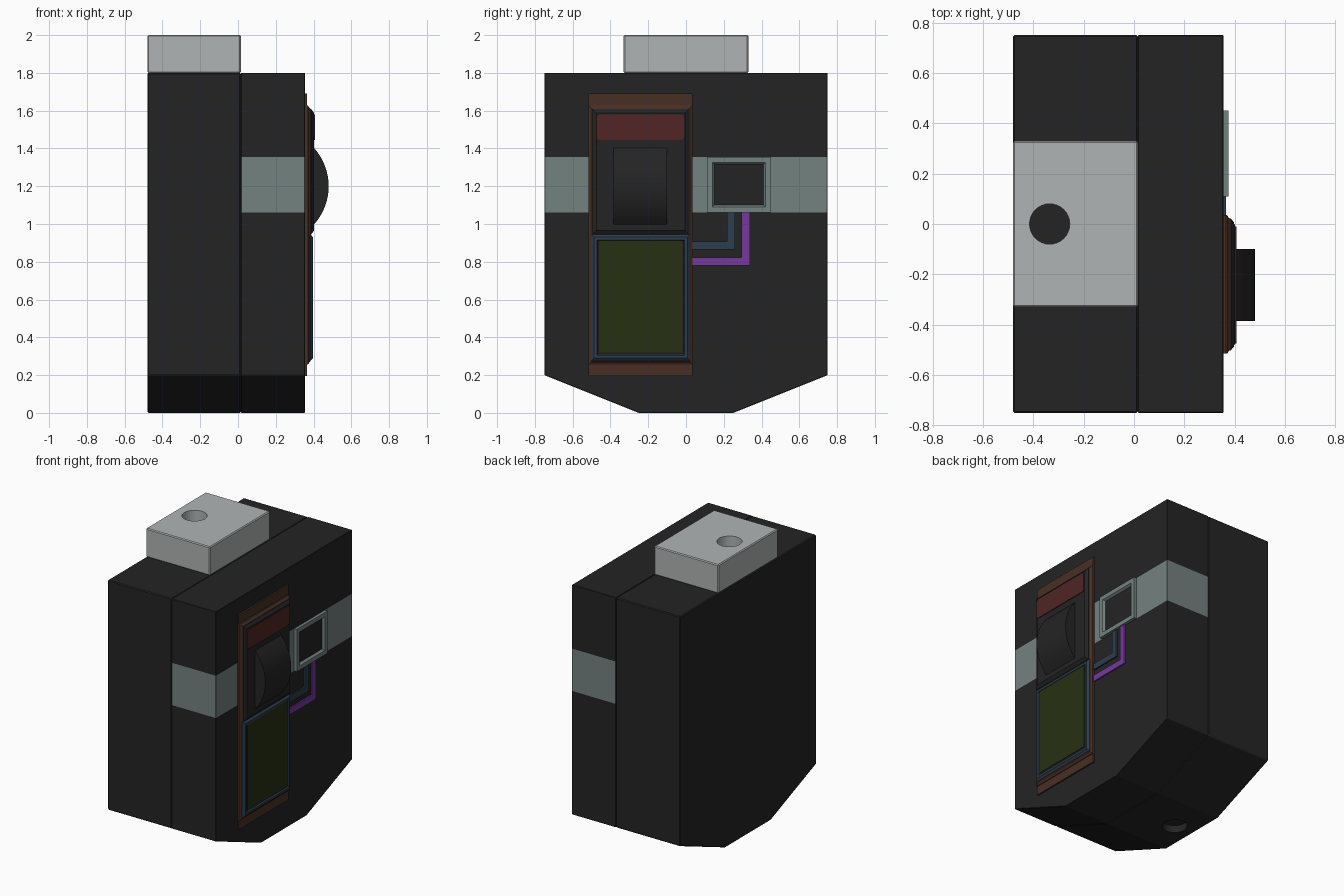
import bpy, bmesh, math
from mathutils import Vector

if "Cube" in bpy.data.objects:
    bpy.data.objects.remove(bpy.data.objects["Cube"])


def material(name, hexcode):
    def lin(c):
        c /= 255
        return c / 12.92 if c < 0.04045 else ((c + 0.055) / 1.055) ** 2.4
    m = bpy.data.materials.new(name)
    m.diffuse_color = [lin(int(hexcode[i:i + 2], 16)) for i in (0, 2, 4)] + [1]
    m.use_nodes = True
    m.node_tree.nodes["Principled BSDF"].inputs["Base Color"].default_value = m.diffuse_color
    return m


BLACK = material("black casing", "242424")
SILVER = material("silver", "b0b4b4")
TEAL = material("teal grey", "748280")
BROWN = material("brown", "482f23")
RED = material("dark red", "512525")
GREEN = material("screen green", "263012")
BLUE = material("slate blue", "2d3d4d")
PURPLE = material("purple", "75389f")


def finish(name, bm, *mats):
    bmesh.ops.recalc_face_normals(bm, faces=bm.faces)
    me = bpy.data.meshes.new(name)
    bm.to_mesh(me)
    bm.free()
    ob = bpy.data.objects.new(name, me)
    bpy.context.collection.objects.link(ob)
    for m in mats:
        me.materials.append(m)
    return ob


def prism(points, axis, lo, hi):
    """bmesh of a 2D outline swept along x (points y,z) or y (points x,z)."""
    bm = bmesh.new()
    place = (lambda p, t: (t, *p)) if axis == "x" else (lambda p, t: (p[0], t, p[1]))
    f = bm.faces.new([bm.verts.new(place(p, lo)) for p in points])
    r = bmesh.ops.extrude_face_region(bm, geom=[f])
    step = Vector((hi - lo, 0, 0) if axis == "x" else (0, hi - lo, 0))
    bmesh.ops.translate(bm, vec=step, verts=[v for v in r["geom"] if isinstance(v, bmesh.types.BMVert)])
    bmesh.ops.recalc_face_normals(bm, faces=bm.faces)
    return bm


def rect(y0, y1, z0, z1):
    return [(y0, z0), (y1, z0), (y1, z1), (y0, z1)]


def stepped_panel(name, mat, y0, y1, z0, z1, loops, cap=True):
    """Nested rectangles facing +x; loops are (inset, x)."""
    bm = bmesh.new()
    rings = [[bm.verts.new((x, y, z)) for y, z in rect(y0 + i, y1 - i, z0 + i, z1 - i)] for i, x in loops]
    for a, b in zip(rings, rings[1:]):
        for k in range(4):
            n = (k + 1) % 4
            bm.faces.new((a[k], a[n], b[n], b[k]))
    bm.faces.new(rings[0][::-1])
    if cap:
        bm.faces.new(rings[-1])
    return finish(name, bm, mat)


def soften(ob, width=0.006):
    mod = ob.modifiers.new("soft edges", "BEVEL")
    mod.width, mod.segments, mod.limit_method = width, 1, "ANGLE"
    mod.angle_limit = math.radians(40)


def drill(ob, name, z0, z1, mat):
    bm = bmesh.new()
    bmesh.ops.create_cone(bm, cap_ends=True, segments=32, radius1=0.08, radius2=0.08, depth=z1 - z0)
    bmesh.ops.translate(bm, verts=bm.verts, vec=(-0.335, 0, (z0 + z1) / 2))
    cutter = finish(name, bm, mat)
    cutter.hide_render = True
    cutter.hide_set(True)
    mod = ob.modifiers.new("hole", "BOOLEAN")
    mod.object, mod.operation, mod.solver = cutter, "DIFFERENCE", "EXACT"


# Casing halves; the outer half carries a wrapped band
outline = [(-0.75, 0.2), (-0.25, 0), (0.25, 0), (0.75, 0.2), (0.75, 1.8), (-0.75, 1.8)]
back = finish("rear_casing", prism(outline, "x", -0.48, 0.015), BLACK)
soften(back)
drill(back, "bottom_hole_cutter", -0.1, 0.05, BLACK)

bm = prism(outline, "x", 0.015, 0.355)
for z in (1.06, 1.355):
    bmesh.ops.bisect_plane(bm, geom=bm.verts[:] + bm.edges[:] + bm.faces[:], plane_co=(0, 0, z), plane_no=(0, 0, 1))
for f in bm.faces:
    if 1.06 < f.calc_center_median().z < 1.355 and f.normal.x > -0.5:
        f.material_index = 1
soften(finish("front_casing", bm, BLACK, TEAL), 0.003)

# Top block with socket hole
block = finish("top_block", prism(rect(-0.33, 0.33, 1.8, 2.0), "x", -0.48, 0.015), SILVER)
soften(block)
drill(block, "top_hole_cutter", 1.7, 2.1, SILVER)

# Side control unit: backing plate, raised rim, dark control panel
finish("backing_plate", prism(rect(-0.515, 0.035, 0.195, 1.69), "x", 0.353, 0.366), BROWN)
stepped_panel("raised_rim", BROWN, -0.515, 0.035, 0.255, 1.628,
              [(0, 0.36), (0, 0.37), (0.01, 0.376), (0.018, 0.385)])
stepped_panel("control_panel", BLACK, -0.495, 0.015, 0.945, 1.608,
              [(0, 0.38), (0, 0.388), (0.02, 0.402)])

# Red indicator with rounded corners
bm = prism(rect(-0.475, -0.01, 1.445, 1.58), "x", 0.395, 0.407)
corners = [e for e in bm.edges if abs(e.verts[0].co.x - e.verts[1].co.x) > 0.005]
bmesh.ops.bevel(bm, geom=corners, offset=0.02, segments=3, profile=0.5, affect="EDGES")
finish("red_indicator", bm, RED)

# Thumb wheel: the exposed arc of a cylinder
R, cx = 0.304, 0.176
half = math.asin(0.205 / R)
arc = [(cx + R * math.cos(a), 1.2 + R * math.sin(a))
       for a in (half * (2 * i / 16 - 1) for i in range(17))]
wheel = finish("thumb_wheel", prism(arc, "y", -0.385, -0.1), BLACK)
bpy.context.view_layer.objects.active = wheel
wheel.select_set(True)
bpy.ops.object.shade_smooth_by_angle(angle=math.radians(30))

# Screen with bezel
stepped_panel("screen_bezel", BLUE, -0.502, 0.022, 0.275, 0.945,
              [(0, 0.375), (0, 0.384), (0.015, 0.397), (0.03, 0.397), (0.036, 0.388)])
finish("screen_border", prism(rect(-0.466, -0.014, 0.311, 0.927), "x", 0.384, 0.390), BLACK)
finish("screen", prism(rect(-0.458, -0.02, 0.32, 0.918), "x", 0.386, 0.394), GREEN)

# Cables bent from the control unit up to the side socket
for name, mat, y, z in (("blue_cable", BLUE, 0.26, 0.865), ("purple_cable", PURPLE, 0.338, 0.78)):
    w = 0.043
    path = [(0.02, z), (y, z), (y, 1.08), (y - w, 1.08), (y - w, z + w), (0.02, z + w)]
    finish(name, prism(path, "x", 0.353, 0.365), mat)

# Side socket: raised frame with a dark floor
stepped_panel("side_socket", TEAL, 0.11, 0.45, 1.06, 1.355,
              [(0, 0.353), (0, 0.376), (0.03, 0.376), (0.042, 0.359)])
finish("socket_floor", prism(rect(0.148, 0.412, 1.098, 1.317), "x", 0.355, 0.361), BLACK)
